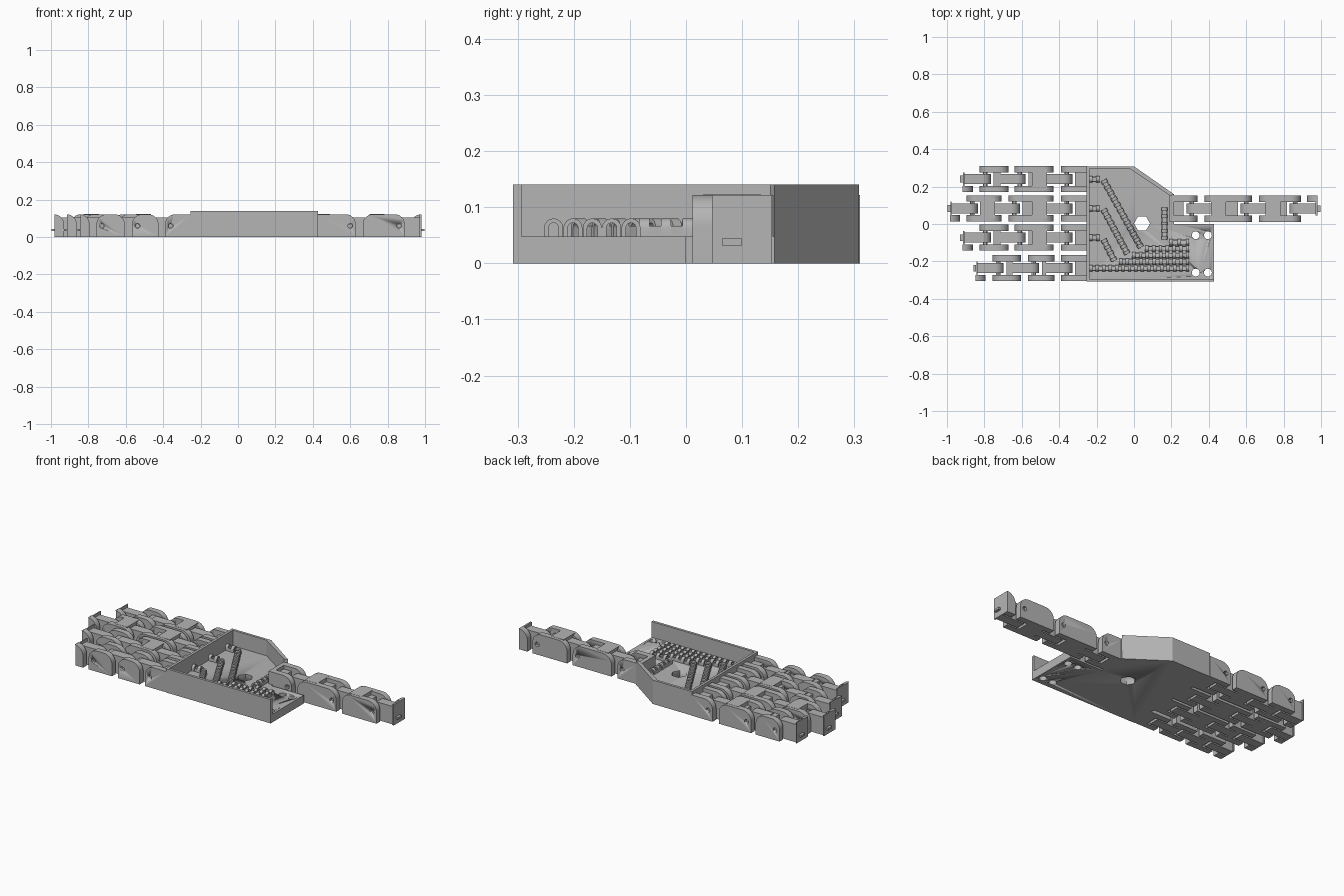
import bpy, bmesh, math
from mathutils import Vector

cube = bpy.data.objects.get("Cube")
if cube:
    bpy.data.objects.remove(cube)

GREY = (0.46, 0.46, 0.46, 1)
mat = bpy.data.materials.new("plain grey")
mat.use_nodes = True
mat.diffuse_color = GREY
mat.node_tree.nodes["Principled BSDF"].inputs["Base Color"].default_value = GREY

H, WALL, FLOOR = 0.122, 0.14, 0.048      # finger, wall and floor heights
HALF, GAP, TONGUE = 0.07, 0.036, 0.027   # half widths across a finger
PIN_IN, PIN_Z = 0.03, 0.06


def prism(bm, base, shift):
    """Extrude a closed outline of 3D points along shift."""
    face = bm.faces.new([bm.verts.new(p) for p in base])
    new = bmesh.ops.extrude_face_region(bm, geom=[face])["geom"]
    verts = [g for g in new if isinstance(g, bmesh.types.BMVert)]
    bmesh.ops.translate(bm, verts=verts, vec=Vector(shift))


def slab(bm, outline, z0, z1):
    prism(bm, [(x, y, z0) for x, y in outline], (0, 0, z1 - z0))


def box(bm, u0, u1, v0, v1, z0, z1):
    slab(bm, [(u0, v0), (u1, v0), (u1, v1), (u0, v1)], z0, z1)


def ring(x, y, r, n):
    return [(x + r * math.cos(math.tau * i / n), y + r * math.sin(math.tau * i / n)) for i in range(n)]


def side_profile(u0, u1, r0, r1, h=H):
    """Side outline with rounded upper corners of radius r0 and r1."""
    pts = [(u0, 0), (u1, 0)]
    for c, r, start in ((u1 - r1, r1, 0), (u0 + r0, r0, math.pi / 2)):
        steps = 8 if r else 0
        for i in range(steps + 1):
            a = start + (math.pi / 2) * i / max(steps, 1)
            pts.append((c + r * math.cos(a), h - r + r * math.sin(a)))
    return pts


def plate(bm, profile, v0, v1):
    prism(bm, [(u, v0, z) for u, z in profile], (0, v1 - v0, 0))


def finish(bm, name, sign=1, y=0):
    for v in bm.verts:
        v.co = Vector((v.co.x * sign, v.co.y + y, v.co.z))
    bmesh.ops.recalc_face_normals(bm, faces=bm.faces)
    mesh = bpy.data.meshes.new(name)
    bm.to_mesh(mesh)
    bm.free()
    mesh.materials.append(mat)
    ob = bpy.data.objects.new(name, mesh)
    bpy.context.collection.objects.link(ob)
    bpy.ops.object.select_all(action="DESELECT")
    ob.select_set(True)
    bpy.context.view_layer.objects.active = ob
    bpy.ops.object.shade_smooth_by_angle(angle=math.radians(30))
    return ob


def cut(ob, cutter):
    cutter.hide_render = True
    mod = ob.modifiers.new("holes", "BOOLEAN")
    mod.operation, mod.object, mod.solver = "DIFFERENCE", cutter, "EXACT"
    bpy.context.view_layer.objects.active = ob
    bpy.ops.object.modifier_apply(modifier=mod.name)
    bpy.data.objects.remove(cutter)


def finger(name, sign, y, spans):
    """Jointed finger: spans run outward from the palm, the last is the tip."""
    cheeks, links, holes = bmesh.new(), bmesh.new(), bmesh.new()
    last = len(spans) - 1
    for i, (a, b) in enumerate(spans):
        r0, r1 = (0 if i == 0 else 0.055), (0 if i == last else 0.055)
        end = b - 0.02 if i == last else b
        for s in (-1, 1):
            plate(cheeks, side_profile(a, end, r0, r1), s * GAP, s * HALF)
        # web between the cheeks
        w0 = a if i == 0 else a + 0.045
        w1 = end if i == last else b - 0.075
        box(links, w0, w1, -GAP, GAP, 0, H if i == last else 0.1)
        if b - a > 0.18 and i < last and i:
            box(links, a + 0.035, a + 0.115, -0.052, 0.052, 0.1, H + 0.001)
        # tongue reaching back to the previous pin
        if i:
            pin = spans[i - 1][1] - PIN_IN
            plate(links, side_profile(pin - 0.03, w0 + 0.005, 0.045, 0, 0.105), -TONGUE, TONGUE)
        # pin bore
        if i < last:
            bore = ring(b - PIN_IN, PIN_Z, 0.013, 12)
            prism(holes, [(u, -0.1, z) for u, z in bore], (0, 0.2, 0))
            plate(links, ring(b - PIN_IN, PIN_Z, 0.012, 12), -0.055, 0.055)
    # fingertip end wall with a tie slot and crossbar
    t = spans[-1][1]
    box(cheeks, t - 0.02, t, -HALF, HALF, 0, H)
    box(holes, t - 0.018, t + 0.02, -0.018, 0.018, 0.018, 0.058)
    box(links, t - 0.019, t - 0.004, -0.018, 0.018, 0.032, 0.044)
    side = finish(cheeks, name + "_cheeks", sign, y)
    cut(side, finish(holes, name + "_cutter", sign, y))
    finish(links, name + "_links", sign, y)


ring_like = [(0.25, 0.39), (0.43, 0.64), (0.67, 0.825), (0.862, 0.933)]
finger("index_finger", -1, 0.24, ring_like)
finger("middle_finger", -1, 0.083, [(0.25, 0.39), (0.43, 0.67), (0.708, 0.895), (0.93, 1.0)])
finger("ring_finger", -1, -0.073, ring_like)
finger("little_finger", -1, -0.236, [(0.25, 0.39), (0.425, 0.567), (0.605, 0.757), (0.793, 0.863)])
finger("thumb", 1, 0.082, [(0.2, 0.34), (0.378, 0.63), (0.667, 0.892), (0.925, 1.0)])

# palm floor with hexagonal and round holes
bm = bmesh.new()
slab(bm, [(-0.254, -0.308), (0.428, -0.308), (0.428, 0), (0.215, 0), (0.215, 0.158),
          (0, 0.308), (-0.254, 0.308)], 0, FLOOR)
floor = finish(bm, "palm_floor")
bm = bmesh.new()
slab(bm, ring(0.043, 0.003, 0.043, 6), -0.1, 0.2)
for x in (0.33, 0.395):
    for y in (-0.06, -0.26):
        slab(bm, ring(x, y, 0.021, 24), -0.1, 0.2)
cut(floor, finish(bm, "palm_cutter"))

# raised palm walls
bm = bmesh.new()
slab(bm, [(0.428, -0.308), (-0.254, -0.308), (-0.254, 0.308), (0, 0.308), (0.215, 0.158),
          (0.195, 0.15), (-0.02, 0.293), (-0.239, 0.293), (-0.239, -0.293), (0.428, -0.293)],
     FLOOR, WALL)
box(bm, 0.19, 0.215, 0.012, 0.155, FLOOR, H)
finish(bm, "palm_walls")


def guide(bm, p, q):
    """Cable guide: two side rails bridged by a row of arched loops."""
    p, q = Vector((*p, FLOOR)), Vector((*q, FLOOR))
    d = (q - p).normalized()
    side = Vector((-d.y, d.x, 0))

    def run(shape, start, length):
        prism(bm, [start + side * s + Vector((0, 0, z)) for s, z in shape], d * length)

    arcs = [math.pi * i / 8 for i in range(9)]
    arch = [(0.017, 0)] + [(0.017 * math.cos(a), 0.015 + 0.017 * math.sin(a)) for a in arcs]
    arch += [(-0.017, 0), (-0.009, 0)]
    arch += [(-0.009 * math.cos(a), 0.015 + 0.009 * math.sin(a)) for a in arcs] + [(0.009, 0)]
    length = (q - p).length
    count = max(2, round(length / 0.033))
    pitch = (length - 0.018) / (count - 1)
    for i in range(count):
        run(arch, p + d * pitch * i, 0.018)
    for s in (-1, 1):
        run([(s * 0.009, 0), (s * 0.016, 0), (s * 0.016, 0.018), (s * 0.009, 0.018)], p, length)


bm = bmesh.new()
for i, x in enumerate((0.19, 0.06, -0.01, -0.08, -0.24)):
    y = -0.098 - 0.0345 * i
    guide(bm, (x, y), (0.295, y))
for y in (0.24, 0.083, -0.073):
    guide(bm, (-0.24, y), (-0.185, y))
guide(bm, (-0.163, 0.235), (0.037, -0.125))
guide(bm, (-0.163, 0.078), (-0.035, -0.16))
guide(bm, (-0.163, -0.083), (-0.105, -0.197))
guide(bm, (0.163, 0.088), (0.163, -0.083))
finish(bm, "cable_guides")
